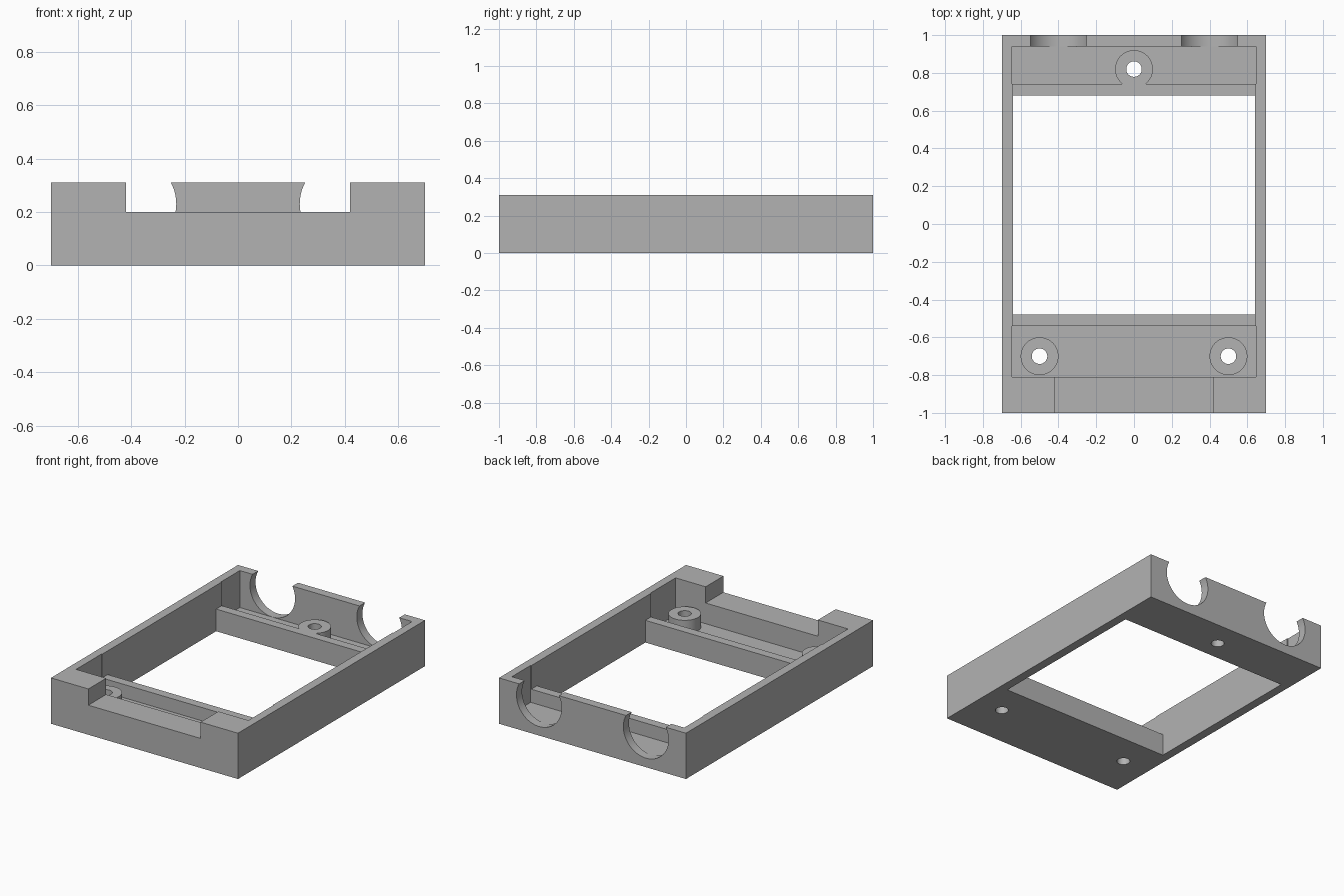
import bpy
from math import pi

cube = bpy.data.objects.get("Cube")
if cube:
    bpy.data.objects.remove(cube, do_unlink=True)

TOP, RIB, FLOOR = 0.31, 0.15, 0.06
OVER = 0.5  # cutters reach above the rim

grey = bpy.data.materials.new("plain grey")
grey.use_nodes = True
grey.diffuse_color = (0.45, 0.45, 0.45, 1)
grey.node_tree.nodes["Principled BSDF"].inputs["Base Color"].default_value = (0.45, 0.45, 0.45, 1)


def box(name, x0, x1, y0, y1, z0, z1):
    bpy.ops.mesh.primitive_cube_add(size=1, location=((x0 + x1) / 2, (y0 + y1) / 2, (z0 + z1) / 2))
    ob = bpy.context.object
    ob.name = name
    ob.scale = (x1 - x0, y1 - y0, z1 - z0)
    bpy.ops.object.transform_apply(location=False, rotation=False, scale=True)
    ob.data.materials.append(grey)
    return ob


def cylinder(name, radius, depth, location, rotation=(0, 0, 0)):
    bpy.ops.mesh.primitive_cylinder_add(vertices=64, radius=radius, depth=depth,
                                        location=location, rotation=rotation)
    ob = bpy.context.object
    ob.name = name
    ob.data.materials.append(grey)
    return ob


def combine(target, tool, operation="DIFFERENCE"):
    tool.hide_render = True
    mod = target.modifiers.new(tool.name, "BOOLEAN")
    mod.operation = operation
    mod.solver = "EXACT"
    mod.object = tool
    bpy.context.view_layer.objects.active = target
    bpy.ops.object.modifier_apply(modifier=mod.name)
    bpy.data.objects.remove(tool, do_unlink=True)


# Solid tray block, hollowed down to the rib tops
tray = box("open_tray", -0.7, 0.7, -1, 1, 0, TOP)
combine(tray, box("cavity", -0.64, 0.64, -0.81, 0.94, RIB, OVER))

# Front and back pockets down to the floor, leaving a rib beside the window
for y0, y1 in ((-0.81, -0.54), (0.74, 0.94)):
    combine(tray, box("pocket", -0.645, 0.645, y0, y1, FLOOR, OVER))

# Through window and front wall notch
combine(tray, box("window", -0.64, 0.64, -0.48, 0.68, -OVER, OVER))
combine(tray, box("front_notch", -0.42, 0.42, -1.1, -0.80, 0.2, OVER))

# Round ports in the back wall
for x in (-0.4, 0.4):
    combine(tray, cylinder("back_port", 0.169, 0.2, (x, 1.035, 0.23), (pi / 2, 0, 0)))

# Screw bosses with through holes
for x, y in ((-0.5, -0.7), (0.5, -0.7), (0, 0.82)):
    combine(tray, cylinder("screw_boss", 0.1, RIB - 0.03, (x, y, (RIB + 0.03) / 2)), "UNION")
    combine(tray, cylinder("screw_hole", 0.041, 1, (x, y, 0)))

# Smooth the round walls only
bpy.ops.object.select_all(action="DESELECT")
tray.select_set(True)
bpy.context.view_layer.objects.active = tray
bpy.ops.object.shade_smooth_by_angle(angle=pi / 6)
